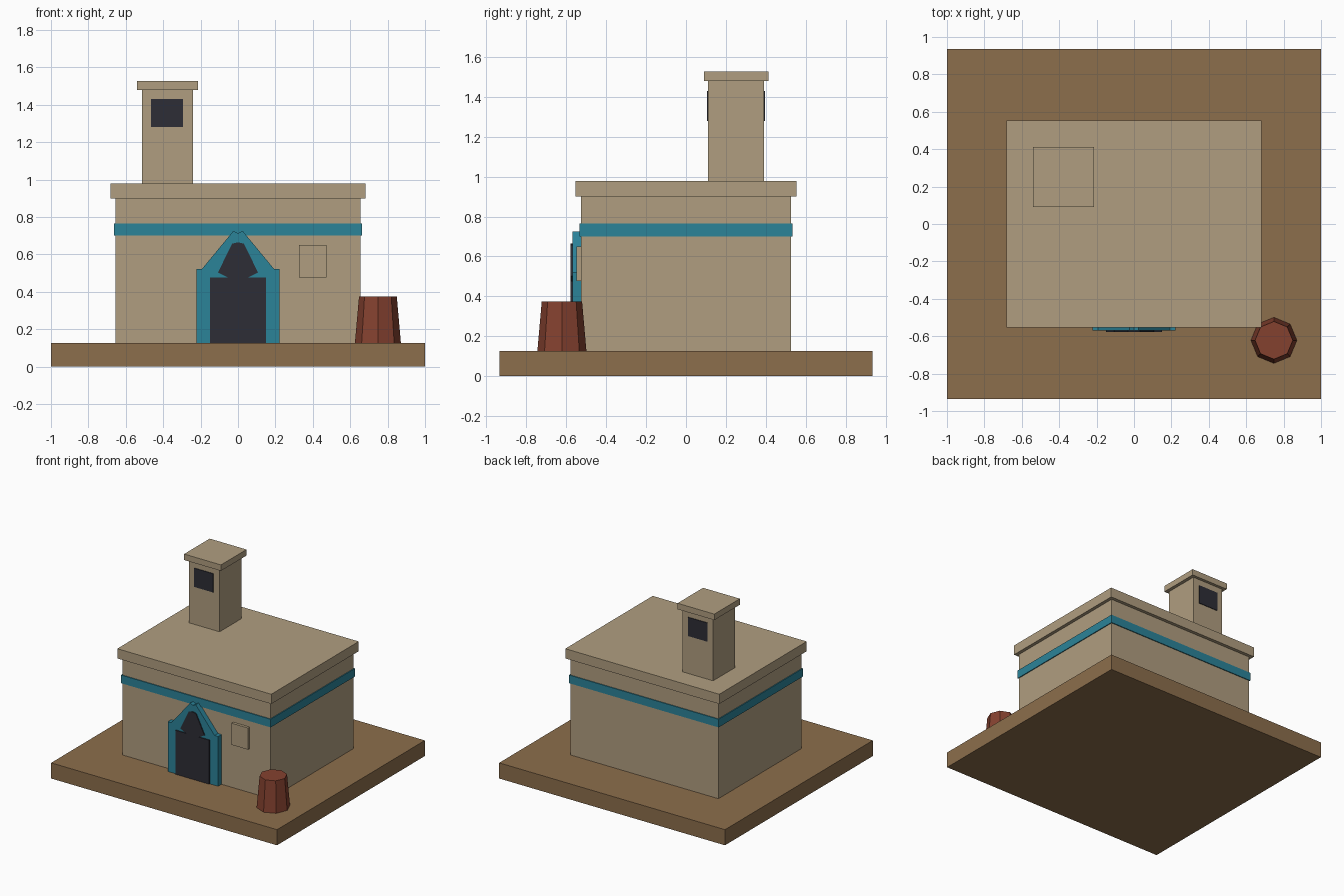
import bpy, bmesh, math

if "Cube" in bpy.data.objects:
    bpy.data.objects.remove(bpy.data.objects["Cube"])


def material(name, r, g, b):
    linear = [((c / 255 + 0.055) / 1.055) ** 2.4 for c in (r, g, b)] + [1]
    mat = bpy.data.materials.new(name)
    mat.use_nodes = True
    mat.diffuse_color = linear
    mat.node_tree.nodes["Principled BSDF"].inputs["Base Color"].default_value = linear
    return mat


sand = material("sandstone", 176, 158, 128)
earth = material("brown earth", 140, 110, 76)
teal = material("teal trim", 43, 131, 153)
dark = material("dark opening", 45, 45, 54)
clay = material("red clay", 132, 65, 47)


def finish(name, bm, mat):
    bmesh.ops.recalc_face_normals(bm, faces=bm.faces)
    mesh = bpy.data.meshes.new(name)
    bm.to_mesh(mesh)
    bm.free()
    mesh.materials.append(mat)
    obj = bpy.data.objects.new(name, mesh)
    bpy.context.collection.objects.link(obj)
    return obj


def box(name, mat, x, y, z):
    """Box from (low, high) pairs on each axis."""
    bm = bmesh.new()
    bmesh.ops.create_cube(bm, size=1)
    for v in bm.verts:
        v.co = [lo + (c + 0.5) * (hi - lo) for c, (lo, hi) in zip(v.co, (x, y, z))]
    return finish(name, bm, mat)


def mirrored_plate(name, mat, half, front, back):
    """Extruded symmetric outline; half runs from base to centre top on +x."""
    outline = half + [(-x, z) for x, z in reversed(half) if x > 0]
    bm = bmesh.new()
    face = bm.faces.new([bm.verts.new((x, front, z)) for x, z in outline])
    grown = bmesh.ops.extrude_face_region(bm, geom=[face])["geom"]
    verts = [g for g in grown if isinstance(g, bmesh.types.BMVert)]
    bmesh.ops.translate(bm, verts=verts, vec=(0, back - front, 0))
    return finish(name, bm, mat)


# Ground, walls, band and roof
box("ground_slab", earth, (-1, 1), (-0.935, 0.935), (0, 0.125))
box("walls", sand, (-0.656, 0.656), (-0.527, 0.527), (0.125, 0.9))
box("wall_band", teal, (-0.663, 0.663), (-0.534, 0.534), (0.7, 0.765))
box("roof_slab", sand, (-0.682, 0.682), (-0.553, 0.553), (0.9, 0.978))

# Wind tower with an opening on the front and back
box("tower", sand, (-0.513, -0.24), (0.11, 0.39), (0.978, 1.48))
box("tower_cap", sand, (-0.54, -0.214), (0.09, 0.413), (1.48, 1.528))
for side, y in (("front", 0.109), ("back", 0.391)):
    box("tower_opening_" + side, dark, (-0.465, -0.293), (y - 0.004, y + 0.004), (1.28, 1.43))

# Pointed doorway: teal surround and dark opening
mirrored_plate("door_surround", teal,
               [(0.223, 0.125), (0.223, 0.523), (0.192, 0.523), (0.025, 0.725), (0, 0.713)],
               -0.57, -0.527)
mirrored_plate("door_opening", dark,
               [(0.149, 0.125), (0.149, 0.477), (0.055, 0.477), (0.107, 0.503),
                (0.032, 0.657), (0, 0.665)],
               -0.578, -0.568)

# Wall plaque beside the door
box("wall_plaque", sand, (0.327, 0.472), (-0.549, -0.527), (0.477, 0.65))

# Eight-sided tapered clay pot
bm = bmesh.new()
bmesh.ops.create_cone(bm, cap_ends=True, segments=8, radius1=0.123, radius2=0.101, depth=0.25)
pot = finish("clay_pot", bm, clay)
pot.location = (0.748, -0.622, 0.25)
